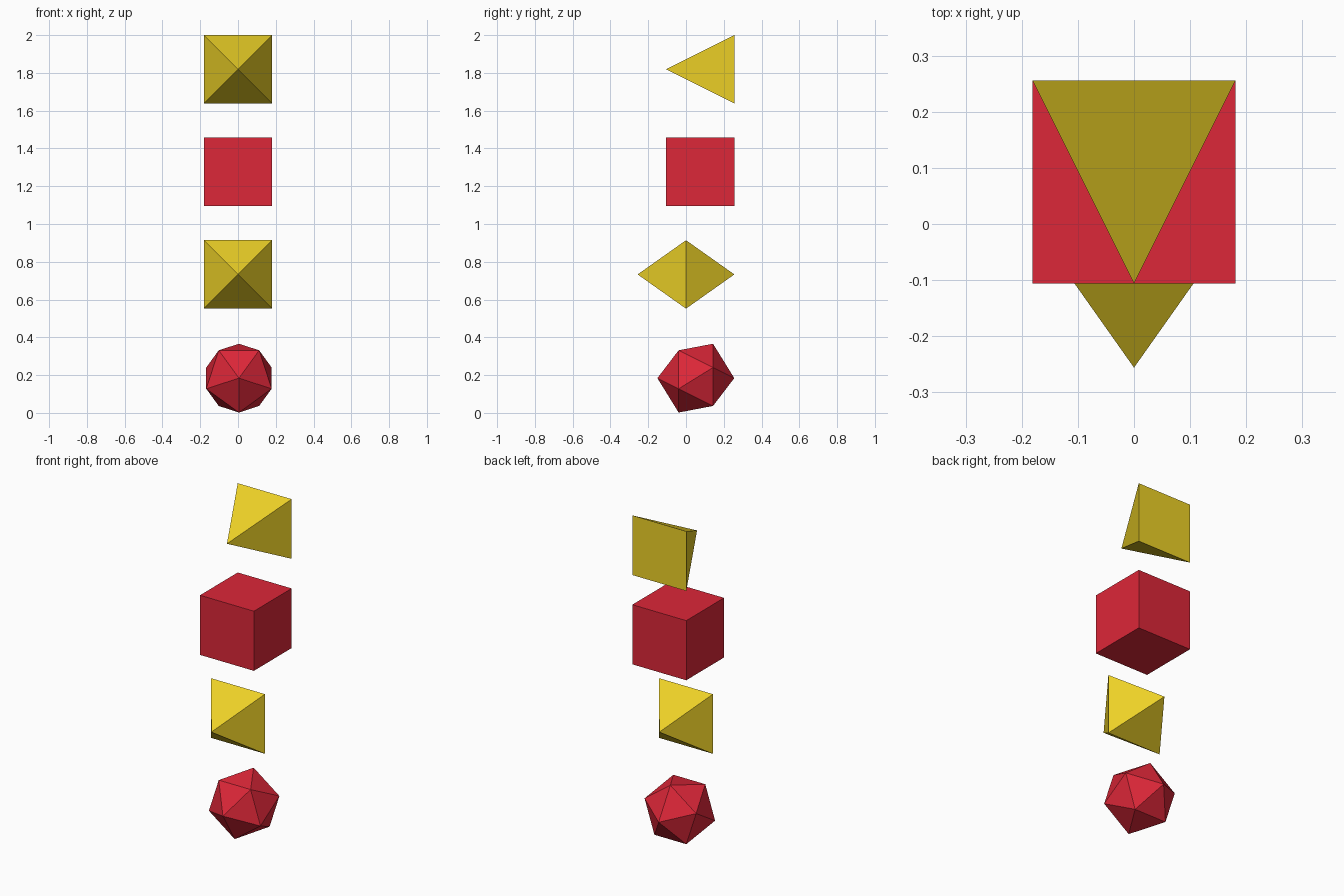
import bpy, bmesh
from math import radians, sqrt
from mathutils import Matrix, Vector

if "Cube" in bpy.data.objects:
    bpy.data.objects.remove(bpy.data.objects["Cube"])

SIDE = 0.362
H = SIDE / 2
R = H * sqrt(2)          # corner radius of the square section


def material(name, rgb):
    m = bpy.data.materials.new(name)
    m.diffuse_color = (*rgb, 1)
    m.use_nodes = True
    m.node_tree.nodes["Principled BSDF"].inputs["Base Color"].default_value = m.diffuse_color
    return m


RED = material("red", (0.72, 0.02, 0.04))
YELLOW = material("yellow", (0.85, 0.64, 0.02))
FACE_FRONT = Matrix.Rotation(radians(90), 4, 'X')   # local +z points to -y


def solid(name, bm, location, mat):
    bmesh.ops.recalc_face_normals(bm, faces=bm.faces[:])
    mesh = bpy.data.meshes.new(name)
    bm.to_mesh(mesh)
    bm.free()
    mesh.materials.append(mat)
    ob = bpy.data.objects.new(name, mesh)
    ob.location = location
    bpy.context.collection.objects.link(ob)


# Icosahedron, one vertex pointing forward
bm = bmesh.new()
bmesh.ops.create_icosphere(bm, subdivisions=1, radius=0.2035,
                           matrix=FACE_FRONT @ Matrix.Rotation(radians(-90), 4, 'Z'))
solid("icosahedron", bm, (0.005, 0.052, 0.184), RED)

# Octahedron: upright square section with a point in front and behind
bm = bmesh.new()
points = [(x, 0, z) for x in (-H, H) for z in (-H, H)] + [(0, -R, 0), (0, R, 0)]
for p in points:
    bm.verts.new(Vector(p))
bmesh.ops.convex_hull(bm, input=bm.verts[:])
solid("octahedron", bm, (0, 0, 0.733), YELLOW)

# Cube
bm = bmesh.new()
bmesh.ops.create_cube(bm, size=SIDE)
solid("cube", bm, (0, R - H, 1.277), RED)

# Square pyramid, apex pointing forward
bm = bmesh.new()
bmesh.ops.create_cone(bm, cap_ends=True, segments=4, radius1=R, radius2=0, depth=SIDE,
                      matrix=FACE_FRONT @ Matrix.Rotation(radians(45), 4, 'Z'))
bmesh.ops.remove_doubles(bm, verts=bm.verts[:], dist=1e-5)
solid("pyramid", bm, (0, R - H, 2 - H), YELLOW)
